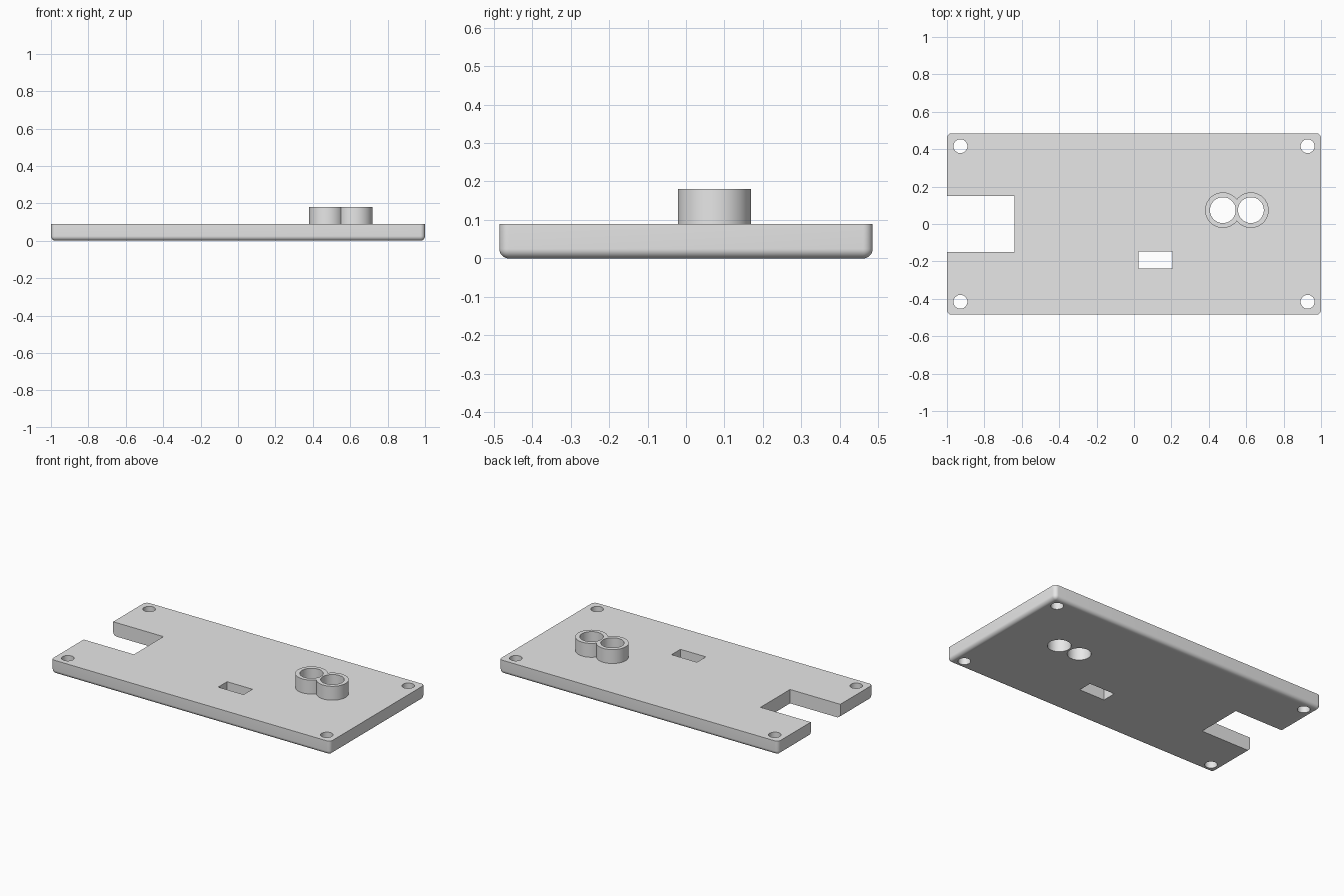
import bpy, bmesh, math
from mathutils import Matrix

if "Cube" in bpy.data.objects:
    bpy.data.objects.remove(bpy.data.objects["Cube"], do_unlink=True)

HALF_Y, THICK, ROUND = 0.485, 0.09, 0.025
COLLAR_TOP = 0.18

grey = bpy.data.materials.new("light_grey")
grey.use_nodes = True
grey.diffuse_color = (0.8, 0.8, 0.8, 1)
grey.node_tree.nodes["Principled BSDF"].inputs["Base Color"].default_value = (0.8, 0.8, 0.8, 1)


def finish(bm, name):
    mesh = bpy.data.meshes.new(name)
    bmesh.ops.recalc_face_normals(bm, faces=bm.faces)
    bm.to_mesh(mesh)
    bm.free()
    mesh.materials.append(grey)
    obj = bpy.data.objects.new(name, mesh)
    bpy.context.collection.objects.link(obj)
    return obj


def box_mesh(x0, x1, y0, y1, z0, z1):
    bm = bmesh.new()
    place = (Matrix.Translation(((x0 + x1) / 2, (y0 + y1) / 2, (z0 + z1) / 2))
             @ Matrix.Diagonal((x1 - x0, y1 - y0, z1 - z0, 1)))
    bmesh.ops.create_cube(bm, size=1, matrix=place)
    return bm


def cylinder(name, x, y, radius, z0, z1):
    bm = bmesh.new()
    bmesh.ops.create_cone(bm, cap_ends=True, segments=64, radius1=radius, radius2=radius,
                          depth=z1 - z0, matrix=Matrix.Translation((x, y, (z0 + z1) / 2)))
    return finish(bm, name)


def combine(target, tool, operation):
    mod = target.modifiers.new(tool.name, "BOOLEAN")
    mod.operation, mod.solver, mod.object = operation, "EXACT", tool
    bpy.context.view_layer.objects.active = target
    bpy.ops.object.modifier_apply(modifier=mod.name)
    bpy.data.objects.remove(tool, do_unlink=True)


# Cover plate: rounded corners and underside, crisp top edge
bm = box_mesh(-1, 1, -HALF_Y, HALF_Y, 0, THICK)
rounded = [e for e in bm.edges if min(v.co.z for v in e.verts) < THICK / 2]
bmesh.ops.bevel(bm, geom=rounded, offset=ROUND, segments=8, profile=0.5, affect="EDGES")
plate = finish(bm, "cover_plate")

# Twin sensor collars, merged with the plate, then bored through
collars = [(0.475, 0.074), (0.625, 0.074)]
for x, y in collars:
    combine(plate, cylinder("collar", x, y, 0.095, THICK / 2, COLLAR_TOP), "UNION")
for x, y in collars:
    combine(plate, cylinder("collar_bore", x, y, 0.069, -0.1, 0.3), "DIFFERENCE")

# Corner screw holes
for x in (-0.928, 0.928):
    for y in (-0.416, 0.416):
        combine(plate, cylinder("screw_hole", x, y, 0.037, -0.1, 0.3), "DIFFERENCE")

# Open side notch and small rectangular window
combine(plate, finish(box_mesh(-1.2, -0.64, -0.151, 0.151, -0.1, 0.3), "side_notch"), "DIFFERENCE")
combine(plate, finish(box_mesh(0.025, 0.207, -0.239, -0.148, -0.1, 0.3), "window"), "DIFFERENCE")

# Smooth curved walls, sharp rims
bpy.ops.object.select_all(action="DESELECT")
plate.select_set(True)
bpy.context.view_layer.objects.active = plate
bpy.ops.object.shade_smooth_by_angle(angle=math.radians(30))
